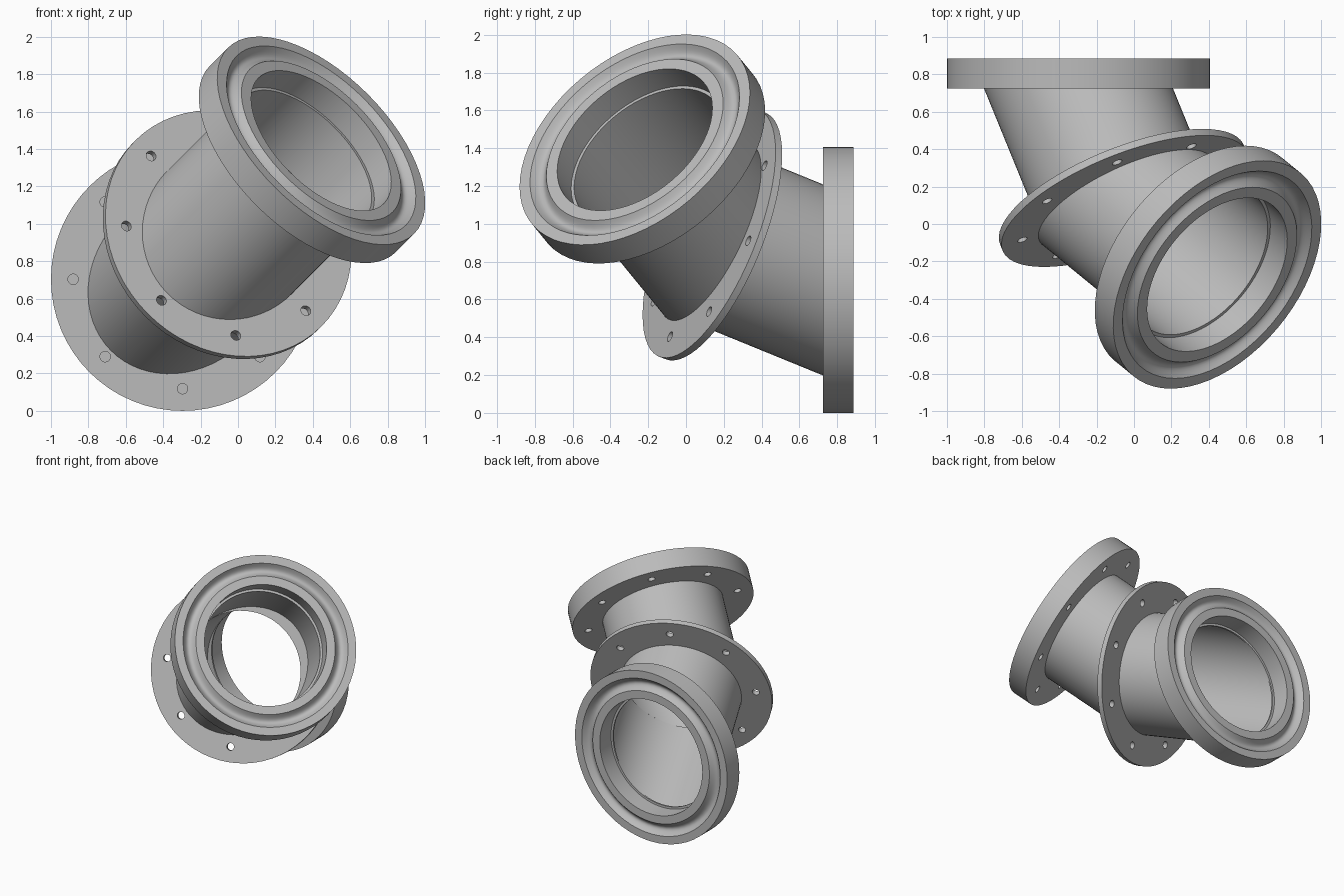
import bpy, bmesh
from math import sin, cos, pi, tau, radians
from mathutils import Vector, Matrix

cube = bpy.data.objects.get("Cube")
if cube:
    bpy.data.objects.remove(cube, do_unlink=True)

SEG = 64
RIM, THICK, PLATE = 0.7035, 0.161, 0.04      # flange sizes
OUTER, INNER = 0.468, 0.456                  # tube radii
BOLT_CIRCLE, BOLT_R = 0.585, 0.028

# Bend axes: each joint turns a further 30 degrees about the side axis
side = Vector((1, 0, -1)).normalized()
back = Vector((0, 1, 0))


def bend(deg):
    a = radians(deg)
    return (-back * cos(a) + Vector((1, 0, 1)).normalized() * sin(a)).normalized()


axis_mid, axis_end = bend(30), bend(60)
start = Vector((-0.2965, 0.885 - THICK, RIM))
joint = start + axis_mid * 0.675
finish = joint + axis_end * 0.66

steel = bpy.data.materials.new("grey_steel")
steel.use_nodes = True
steel.diffuse_color = (0.5, 0.5, 0.5, 1)
steel.node_tree.nodes["Principled BSDF"].inputs["Base Color"].default_value = (0.5, 0.5, 0.5, 1)


def frame(axis, origin):
    """Matrix whose local z follows the axis and local x the bend hinge."""
    m = Matrix((side, axis.cross(side), axis)).transposed().to_4x4()
    m.translation = origin
    return m


def finish_mesh(name, bm):
    bmesh.ops.recalc_face_normals(bm, faces=bm.faces)
    mesh = bpy.data.meshes.new(name)
    bm.to_mesh(mesh)
    bm.free()
    mesh.materials.append(steel)
    obj = bpy.data.objects.new(name, mesh)
    bpy.context.collection.objects.link(obj)
    return obj


def skin(bm, rings):
    """Join a closed cycle of rings with quads."""
    for k, a in enumerate(rings):
        b = rings[(k + 1) % len(rings)]
        for i in range(SEG):
            j = (i + 1) % SEG
            bm.faces.new((a[i], a[j], b[j], b[i]))


def lathe(name, profile, matrix):
    bm = bmesh.new()
    skin(bm, [[bm.verts.new(matrix @ Vector((r * cos(tau * i / SEG), r * sin(tau * i / SEG), z)))
               for i in range(SEG)] for r, z in profile])
    return finish_mesh(name, bm)


def tube(name, axis, through, cut_a, cut_b):
    """Hollow tube along an axis, mitred by two (point, normal) planes."""
    m = frame(axis, through)
    bm = bmesh.new()

    def ring(r, cut):
        verts = []
        for i in range(SEG):
            p = m @ Vector((r * cos(tau * i / SEG), r * sin(tau * i / SEG), 0))
            p += axis * ((cut[0] - p).dot(cut[1]) / axis.dot(cut[1]))
            verts.append(bm.verts.new(p))
        return verts

    skin(bm, [ring(OUTER, cut_a), ring(OUTER, cut_b), ring(INNER, cut_b), ring(INNER, cut_a)])
    return finish_mesh(name, bm)


def drill(obj, matrix, low, high):
    """Cut eight bolt holes between two local heights."""
    bm = bmesh.new()
    for k in range(8):
        a = tau * k / 8
        spot = Matrix.Translation((BOLT_CIRCLE * cos(a), BOLT_CIRCLE * sin(a), (low + high) / 2))
        bmesh.ops.create_cone(bm, cap_ends=True, segments=20, radius1=BOLT_R, radius2=BOLT_R,
                              depth=high - low, matrix=matrix @ spot)
    cutter = finish_mesh("bolt_hole_cutter", bm)
    cutter.hide_render = True
    mod = obj.modifiers.new("bolt_holes", 'BOOLEAN')
    mod.operation, mod.object, mod.solver = 'DIFFERENCE', cutter, 'EXACT'
    bpy.context.view_layer.objects.active = obj
    bpy.ops.object.modifier_apply(modifier=mod.name)
    bpy.data.objects.remove(cutter, do_unlink=True)


def end_flange(name, axis, face_centre):
    """Thick flange with a rounded seal groove and blind bolt holes behind."""
    m = frame(axis, face_centre)
    groove = [(0.64 - 0.1 * s / 10, -0.04 * sin(pi * s / 10)) for s in range(11)]
    profile = [(RIM, -THICK), (RIM, 0)] + groove + [
        (0.474, 0), (0.474, -0.148), (INNER, -0.148), (INNER, -THICK)]
    obj = lathe(name, profile, m)
    drill(obj, m, -THICK - 0.05, -0.08)
    return obj


# Thick flanges at the two open ends
parts = [end_flange("back_flange", back, start + back * THICK),
         end_flange("front_flange", axis_end, finish + axis_end * THICK)]

# Thin plate flange where the tubes meet
m = frame(axis_mid, joint)
h = PLATE / 2
plate = lathe("middle_flange", [(RIM, -h), (RIM, h), (INNER, h), (INNER, -h)], m)
drill(plate, m, -0.1, 0.1)
parts.append(plate)

# Tubes
parts.append(tube("back_tube", axis_mid, joint, (start, back), (joint - axis_mid * h, axis_mid)))
parts.append(tube("front_tube", axis_end, joint, (joint + axis_mid * h, axis_mid), (finish, axis_end)))

bpy.ops.object.select_all(action='DESELECT')
for obj in parts:
    obj.select_set(True)
bpy.context.view_layer.objects.active = parts[0]
bpy.ops.object.shade_smooth_by_angle(angle=radians(30))
